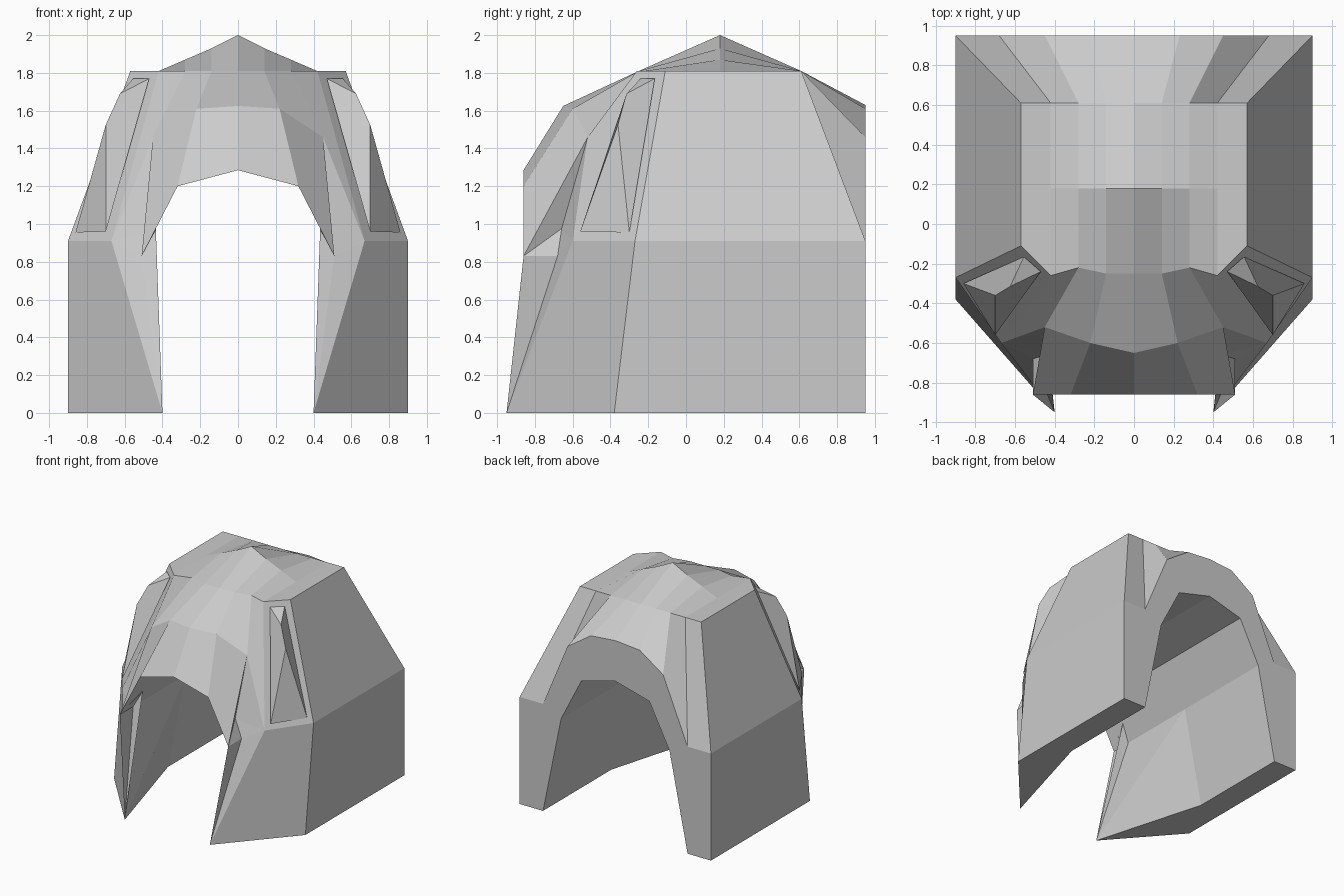
import bpy, bmesh
from mathutils import Vector

cube = bpy.data.objects.get("Cube")
if cube:
    bpy.data.objects.remove(cube, do_unlink=True)

GREY = (0.6, 0.6, 0.6, 1)
mat = bpy.data.materials.new("plain grey")
mat.use_nodes = True
mat.diffuse_color = GREY
mat.node_tree.nodes["Principled BSDF"].inputs["Base Color"].default_value = GREY

CORE = Vector((0, 0.1, 0.6))


def strip(row_a, row_b):
    """Quads joining two rows of points."""
    return [(row_a[i], row_a[i + 1], row_b[i + 1], row_b[i])
            for i in range(len(row_a) - 1)]


def part(name, polys, inward=False, core=CORE):
    """Mirrored flat-faced shell, faces turned away from (or to) the core."""
    bm = bmesh.new()
    for poly in polys:
        face = bm.faces.new([bm.verts.new(p) for p in poly])
        face.normal_update()
        outward = face.normal.dot(face.calc_center_median() - core) > 0
        if outward == inward:
            face.normal_flip()
    bmesh.ops.remove_doubles(bm, verts=bm.verts[:], dist=0.0005)
    mesh = bpy.data.meshes.new(name)
    bm.to_mesh(mesh)
    bm.free()
    mesh.materials.append(mat)
    obj = bpy.data.objects.new(name, mesh)
    bpy.context.collection.objects.link(obj)
    mirror = obj.modifiers.new("Mirror", "MIRROR")
    mirror.use_axis[0] = True
    return obj


def at_y(profile, y):
    return [(x, y, z) for x, z in profile]


# Shared rows and corners, for the +x half
BACK, EAVE, BROW_Y = 0.95, 1.81, -0.86
steps = (0, 0.14, 0.28, 0.42)
front_rim = [(x, y, EAVE) for x, y in zip(steps, (-0.25, -0.25, -0.22, -0.26))]
ridge = [(x, 0.18, z) for x, z in zip(steps, (2, 1.93, 1.87, EAVE))]
back_rim = [(x, 0.61, EAVE) for x in steps]
back_outer = at_y([(0, 1.63), (0.23, 1.61), (0.45, 1.46), (0.68, 0.91)], BACK)
brow_top = [(0, -0.65, 1.625), (0.22, -0.6, 1.61), (0.45, -0.52, 1.46)]
arch = [(0, 1.285), (0.32, 1.2), (0.51, 0.83), (0.68, 0)]
eave_front, eave_back = (0.57, -0.11, EAVE), (0.57, 0.61, EAVE)
belt_front, belt_back = (0.9, -0.27, 0.91), (0.9, BACK, 0.91)
foot_front, foot_back = (0.9, -0.38, 0), (0.9, BACK, 0)
cheek_top, tip = (0.67, -0.6, 0.91), (0.4, -0.95, 0)
brow_low = at_y(arch[:3], BROW_Y)
brow_end = brow_low[2]
notch_low, notch_high = (0.51, -0.68, 0.83), (0.435, -0.66, 0.97)

# Roof with its shallow peak, flat eaves and sloping rear
part("roof", strip(front_rim, ridge) + strip(ridge, back_rim) + [
    (front_rim[3], eave_front, eave_back, back_rim[3], ridge[3])])
part("rear_slope", strip(back_rim + [eave_back], back_outer + [belt_back]))

# Forehead and brow
part("brow", strip(front_rim[:3], brow_top) + strip(brow_top, brow_low))

# Side walls
part("side_wall", strip([eave_front, belt_front, foot_front],
                        [eave_back, belt_back, foot_back]))

# Cheek guards with the small notch under the brow
part("cheek_guard", [
    (front_rim[3], eave_front, belt_front, cheek_top),
    (front_rim[2], front_rim[3], cheek_top, brow_top[2]),
    (belt_front, foot_front, tip, cheek_top),
    (tip, brow_end, notch_low), (tip, notch_low, cheek_top),
    (notch_low, notch_high, cheek_top),
    (notch_high, brow_top[2], cheek_top),
    (brow_end, brow_top[2], notch_high),
    (brow_end, notch_low, notch_high), (tip, notch_low, notch_high)])

# Raised wedge on each front corner
low_in, low_out = (0.7, -0.56, 0.96), (0.86, -0.3, 0.955)
top_in, top_out = (0.47, -0.24, 1.77), (0.555, -0.165, 1.77)
peak, shoulder = (0.7, -0.36, 1.525), (0.625, -0.315, 1.69)
part("corner_wedge", [
    (low_in, low_out, peak), (low_out, top_out, shoulder, peak),
    (low_in, peak, shoulder, top_in), (top_in, shoulder, top_out)])

# Inner tunnel, narrowing to the cheek tips
back_inner = at_y(arch, BACK)
bend_high, bend_low = [(x, 0.03, z) for x, z in arch[2:]]
part("tunnel", strip(brow_low[:2], back_inner[:2]) + [
    (brow_low[1], back_inner[1], back_inner[2], bend_high, notch_low, brow_end),
    (back_inner[2], back_inner[3], bend_low, bend_high),
    (tip, bend_low, bend_high), (tip, bend_high, notch_low)],
    inward=True, core=Vector((0, 0, 0.6)))

# Flat rear arch and the soles
part("rear_arch", [
    (back_outer[0], back_outer[1], back_inner[1], back_inner[0]),
    (back_outer[1], back_outer[2], back_inner[1]),
    (back_outer[2], back_outer[3], back_inner[2], back_inner[1]),
    (back_outer[3], belt_back, foot_back, back_inner[3], back_inner[2])])
part("sole", [(foot_back, foot_front, tip, bend_low, back_inner[3])])
